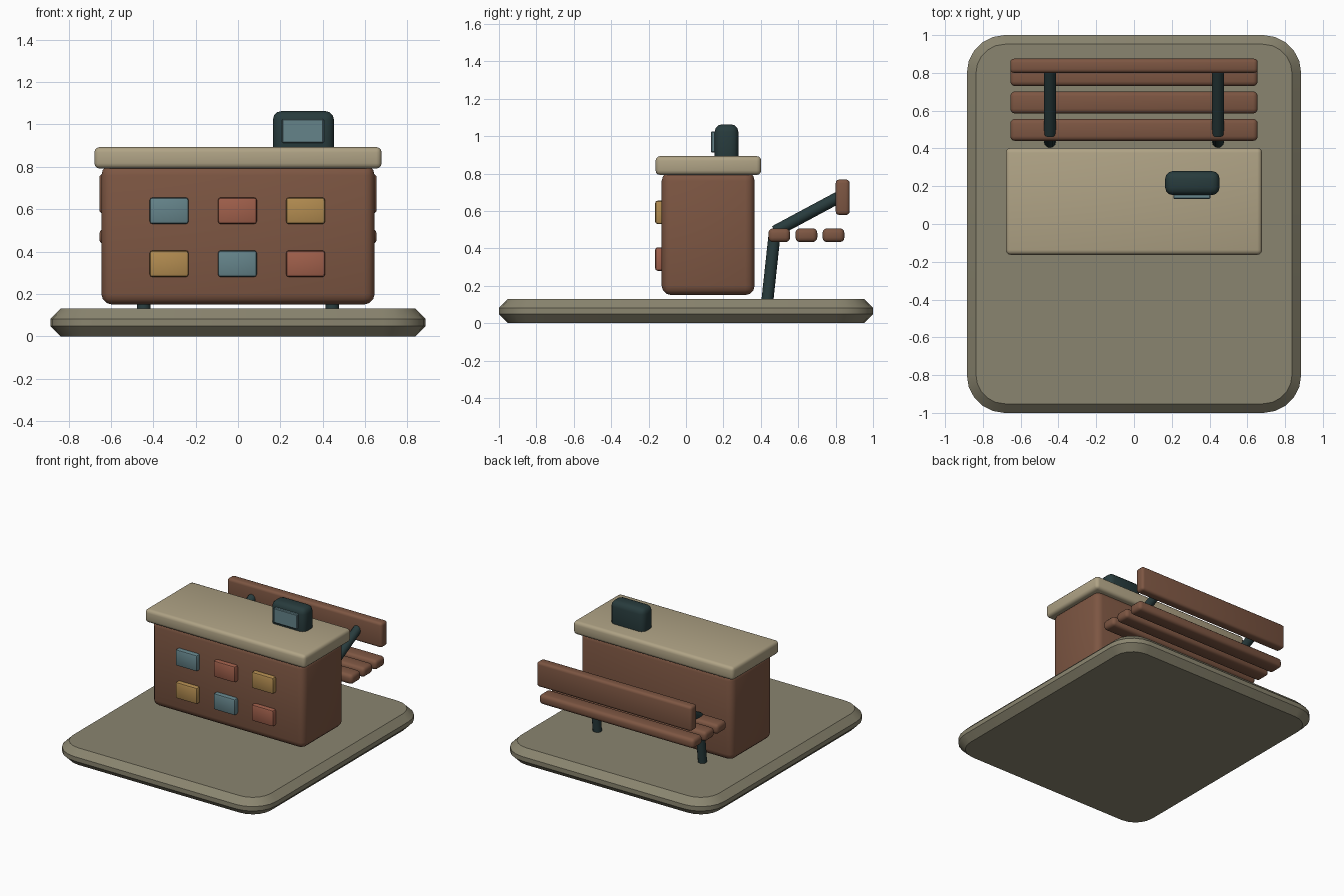
import bpy, bmesh, math
from mathutils import Vector

cube = bpy.data.objects.get("Cube")
if cube:
    bpy.data.objects.remove(cube, do_unlink=True)


def material(name, rgb):
    m = bpy.data.materials.new(name)
    m.use_nodes = True
    m.diffuse_color = (*rgb, 1)
    m.node_tree.nodes["Principled BSDF"].inputs["Base Color"].default_value = (*rgb, 1)
    return m


STONE = material("stone", (0.255, 0.235, 0.16))
CREAM = material("cream", (0.43, 0.365, 0.235))
WOOD = material("brown wood", (0.205, 0.093, 0.055))
METAL = material("dark metal", (0.021, 0.044, 0.046))
BLUE = material("dusty blue", (0.13, 0.23, 0.255))
RED = material("brick red", (0.35, 0.115, 0.07))
YELLOW = material("ochre", (0.445, 0.26, 0.08))


def finish(name, bm, mat):
    bmesh.ops.recalc_face_normals(bm, faces=bm.faces)
    me = bpy.data.meshes.new(name)
    bm.to_mesh(me)
    bm.free()
    me.materials.append(mat)
    ob = bpy.data.objects.new(name, me)
    bpy.context.collection.objects.link(ob)
    bpy.ops.object.select_all(action="DESELECT")
    bpy.context.view_layer.objects.active = ob
    ob.select_set(True)
    bpy.ops.object.shade_smooth_by_angle(angle=math.radians(35))
    return ob


def box(name, x, y, z, mat, rim, segments=3, corner=0):
    """Rounded box from (min, max) ranges; corner rounds the upright edges first."""
    bm = bmesh.new()
    bmesh.ops.create_cube(bm, size=1)
    for v in bm.verts:
        v.co = [lo + (c + 0.5) * (hi - lo) for c, (lo, hi) in zip(v.co, (x, y, z))]
    edges = bm.edges[:]
    if corner:
        upright = [e for e in edges if abs(e.verts[0].co.z - e.verts[1].co.z) > 0.01]
        bmesh.ops.bevel(bm, geom=upright, offset=corner, segments=5,
                        profile=0.5, affect="EDGES")
        edges = [e for e in bm.edges
                 if abs(e.verts[0].co.z - e.verts[1].co.z) < 0.001]
    bmesh.ops.bevel(bm, geom=edges, offset=rim, segments=segments,
                    profile=0.5, affect="EDGES")
    return finish(name, bm, mat)


def rod(name, a, b, radius, mat):
    a, b = Vector(a), Vector(b)
    bm = bmesh.new()
    bmesh.ops.create_cone(bm, cap_ends=True, segments=12, radius1=radius,
                          radius2=radius, depth=(b - a).length)
    turn = (b - a).to_track_quat("Z", "Y").to_matrix()
    for v in bm.verts:
        v.co = turn @ v.co + (a + b) / 2
    return finish(name, bm, mat)


# Ground slab with a chamfered rim
box("ground_slab", (-0.885, 0.885), (-1, 1), (0, 0.13), STONE, 0.048, 1, corner=0.2)

# Counter
box("counter_body", (-0.645, 0.645), (-0.13, 0.367), (0.15, 0.81), WOOD, 0.05)
box("counter_top", (-0.678, 0.678), (-0.163, 0.402), (0.792, 0.893), CREAM, 0.025)

# Front tiles, two rows of three
rows = ((0.53, 0.655, (BLUE, RED, YELLOW)), (0.28, 0.405, (YELLOW, BLUE, RED)))
for low, high, colours in rows:
    for column, mat in enumerate(colours):
        cx = (column - 1) * 0.322 - 0.003
        box("front_tile", (cx - 0.092, cx + 0.092), (-0.165, -0.11), (low, high),
            mat, 0.013, 2)

# Till with its screen
box("till", (0.165, 0.453), (0.153, 0.28), (0.84, 1.063), METAL, 0.04)
box("till_screen", (0.208, 0.405), (0.133, 0.17), (0.912, 1.025), BLUE, 0.005, 1)

# Bench slats
for i in range(3):
    y = 0.44 + i * 0.145
    box("seat_slat", (-0.655, 0.655), (y, y + 0.117), (0.433, 0.507), WOOD, 0.025)
box("back_slat", (-0.655, 0.655), (0.8, 0.875), (0.578, 0.768), WOOD, 0.02)

# Bench supports
for side, x in (("left", 0.445), ("right", -0.445)):
    rod(side + "_leg", (x, 0.435, 0.12), (x, 0.475, 0.49), 0.032, METAL)
    rod(side + "_back_arm", (x, 0.475, 0.49), (x, 0.835, 0.683), 0.032, METAL)
